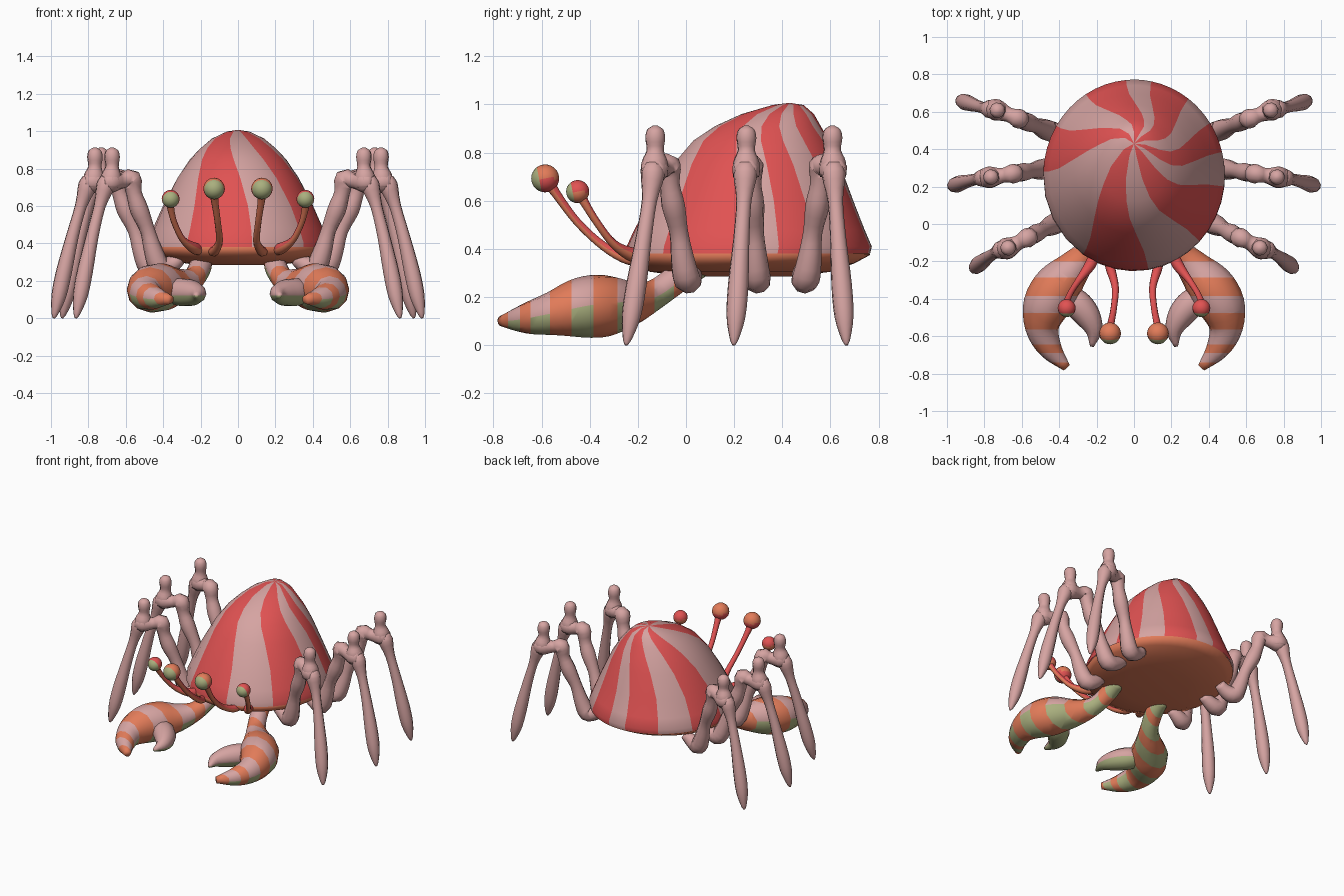
import bpy, bmesh
from math import sin, cos, radians, pi
from mathutils import Vector

if "Cube" in bpy.data.objects:
    bpy.data.objects.remove(bpy.data.objects["Cube"])


def material(name, rgb):
    m = bpy.data.materials.new(name)
    m.use_nodes = True
    m.diffuse_color = (*rgb, 1)
    m.node_tree.nodes["Principled BSDF"].inputs["Base Color"].default_value = (*rgb, 1)
    return m


RED, PINK, ORANGE, GREEN = range(4)
MATERIALS = [material("red", (0.75, 0.085, 0.085)), material("dusty_pink", (0.67, 0.37, 0.36)),
             material("orange", (0.76, 0.2, 0.1)), material("sage_green", (0.4, 0.43, 0.21))]


def finish(name, bm, rule=None, mirror=False):
    """Colour faces by rule, smooth them and turn the bmesh into an object."""
    bmesh.ops.recalc_face_normals(bm, faces=bm.faces)
    for f in bm.faces:
        f.smooth = True
        if rule:
            f.material_index = rule(f)
    mesh = bpy.data.meshes.new(name)
    bm.to_mesh(mesh)
    bm.free()
    for m in MATERIALS:
        mesh.materials.append(m)
    obj = bpy.data.objects.new(name, mesh)
    bpy.context.collection.objects.link(obj)
    if mirror:
        obj.modifiers.new("mirror", "MIRROR")
    return obj


def smooth_path(pts, steps):
    """Catmull-Rom interpolation of (x, y, z, radius) points."""
    v = [Vector(p) for p in pts]
    v = [2 * v[0] - v[1]] + v + [2 * v[-1] - v[-2]]
    out = []
    for a, b, c, d in zip(v, v[1:], v[2:], v[3:]):
        for i in range(steps):
            t = i / steps
            out.append(0.5 * (2 * b + (c - a) * t + (2 * a - 5 * b + 4 * c - d) * t ** 2
                              + (3 * b - a - 3 * c + d) * t ** 3))
    return out + [v[-2]]


def tube(bm, pts, sides=10, steps=3):
    """Tapering round limb along a path."""
    path = smooth_path(pts, steps)
    pos = [p.to_3d() for p in path]
    last = len(pos) - 1
    tangent = (pos[1] - pos[0]).normalized()
    u = tangent.orthogonal().normalized()
    rings = []
    for i, p in enumerate(pos):
        t = (pos[min(i + 1, last)] - pos[max(i - 1, 0)]).normalized()
        u = tangent.rotation_difference(t) @ u
        tangent = t
        w = t.cross(u)
        r = max(path[i][3], 0.004)
        rings.append([bm.verts.new(p + r * (u * cos(2 * pi * k / sides) + w * sin(2 * pi * k / sides)))
                      for k in range(sides)])
    bridge(bm, rings)
    for ring in (rings[0], rings[-1]):
        bm.faces.new(ring)


def bridge(bm, rings):
    n = len(rings[0])
    for a, b in zip(rings, rings[1:]):
        for k in range(n):
            bm.faces.new((a[k], a[(k + 1) % n], b[(k + 1) % n], b[k]))


def cut(bm, co, normal):
    bmesh.ops.bisect_plane(bm, geom=bm.verts[:] + bm.edges[:] + bm.faces[:],
                           plane_co=co, plane_no=normal)


# Swirled shell: angles where the stripes change, starting with a pink one
EDGES = [-81, -44, -7, 14, 33, 53, 79, 95, 122, 149, 178, 236, 279]
PER = 4
ANGLES = [a + (b - a) * i / PER for a, b in zip(EDGES, EDGES[1:]) for i in range(PER)]


def oval_ring(bm, z, front, back, rx):
    t = max(0, (z - 0.39) / 0.62)
    mid, ry = (front + back) / 2, (back - front) / 2
    return [bm.verts.new((rx * cos(a), mid + ry * sin(a), z))
            for a in (radians(d - 35 * t ** 3) for d in ANGLES)]


# Rows are height, front y, back y, half width
SHELL = [(0.38, -0.25, 0.765, 0.486), (0.41, -0.247, 0.772, 0.485), (0.48, -0.215, 0.742, 0.455),
         (0.6, -0.15, 0.695, 0.402), (0.75, -0.055, 0.64, 0.325), (0.85, 0.03, 0.595, 0.257),
         (0.91, 0.12, 0.56, 0.2), (0.96, 0.23, 0.532, 0.14), (0.998, 0.36, 0.488, 0.06)]
bm = bmesh.new()
rings = [oval_ring(bm, *row) for row in SHELL]
bridge(bm, rings)
tip = bm.verts.new((0, 0.43, 1.007))
n = len(ANGLES)
for k in range(n):
    bm.faces.new((rings[-1][k], rings[-1][(k + 1) % n], tip))
for i, f in enumerate(bm.faces):
    f.material_index = RED if (i % n) // PER % 2 else PINK
finish("shell", bm)

# Belly under the shell
BELLY = [(0.395, -0.24, 0.755, 0.47), (0.375, -0.252, 0.765, 0.484), (0.34, -0.235, 0.7, 0.455),
         (0.305, -0.15, 0.6, 0.37), (0.285, 0.0, 0.45, 0.22)]
bm = bmesh.new()
rings = [oval_ring(bm, *row) for row in BELLY]
bridge(bm, rings)
bm.faces.new(rings[-1])
finish("belly", bm, lambda f: ORANGE)

# Walking legs: side profile as x, height, radius
UPPER = [(0.35, 0.32, 0.035), (0.41, 0.285, 0.048), (0.475, 0.275, 0.058), (0.515, 0.36, 0.05),
         (0.55, 0.47, 0.04), (0.6, 0.58, 0.05), (0.632, 0.67, 0.042), (0.648, 0.745, 0.054),
         (0.7, 0.735, 0.04), (0.77, 0.73, 0.06), (0.82, 0.73, 0.045)]
KNOB = [(0.775, 0.7, 0.055), (0.77, 0.76, 0.055), (0.765, 0.81, 0.036),
        (0.765, 0.86, 0.042), (0.765, 0.895, 0.034), (0.765, 0.912, 0.01)]
LOWER = [(0.8, 0.76, 0.03), (0.805, 0.71, 0.05), (0.84, 0.6, 0.032), (0.885, 0.44, 0.034),
         (0.93, 0.25, 0.043), (0.958, 0.12, 0.04), (0.978, 0.03, 0.02), (0.985, 0.0, 0.006)]


def leg(name, scale, hip_y, knob_y, tip_y):
    def y_at(x):
        if x < 0.77:
            return hip_y + (knob_y - hip_y) * max(0, (x - 0.44) / 0.33)
        return knob_y + (tip_y - knob_y) * ((x - 0.77) / 0.21) ** 1.5
    bm = bmesh.new()
    for part in (UPPER, KNOB, LOWER):
        tube(bm, [(x * scale, y_at(x), z, r) for x, z, r in part])
    finish(name, bm, lambda f: PINK, mirror=True)


leg("front_legs", 0.88, 0.02, -0.13, -0.245)
leg("middle_legs", 1.0, 0.3, 0.25, 0.2)
leg("back_legs", 0.955, 0.485, 0.61, 0.665)

# Claws: banded along y, with a green underside
BANDS = [-0.74, -0.69, -0.645, -0.565, -0.475, -0.385, -0.285, -0.2, -0.13, -0.05, 0.0]
GREEN_TOP = 0.14


def claw_colour(f):
    if sum(f.calc_center_median().y > b for b in BANDS) % 2 == 0:
        return ORANGE
    return GREEN if f.normal.z < -0.05 else PINK


bm = bmesh.new()
tube(bm, [(0.19, 0.06, 0.33, 0.05), (0.2, -0.03, 0.28, 0.06), (0.24, -0.13, 0.21, 0.063),
          (0.315, -0.225, 0.175, 0.092), (0.405, -0.33, 0.165, 0.128), (0.47, -0.44, 0.155, 0.125),
          (0.49, -0.56, 0.13, 0.09), (0.445, -0.67, 0.11, 0.062), (0.36, -0.768, 0.1, 0.022)], 12, 4)
for b in BANDS:
    cut(bm, (0, b, 0), (0, 1, 0))
finish("claws", bm, claw_colour, mirror=True)

bm = bmesh.new()
tube(bm, [(0.38, -0.36, 0.15, 0.05), (0.31, -0.42, 0.14, 0.075), (0.25, -0.49, 0.135, 0.07),
          (0.215, -0.57, 0.13, 0.046), (0.225, -0.655, 0.12, 0.01)], 10, 4)
cut(bm, (0, 0, 0.12), (0, 0, 1))
finish("claw_thumbs", bm, lambda f: GREEN if f.calc_center_median().z < 0.12 else PINK, mirror=True)


# Eye stalks and eyes
def top_red(f):
    return RED if f.normal.z > 0 else ORANGE


def eye(name, stalk, centre, radius):
    bm = bmesh.new()
    tube(bm, stalk, 10, 4)
    finish(name + "_stalks", bm, top_red, mirror=True)
    bm = bmesh.new()
    bmesh.ops.create_uvsphere(bm, u_segments=16, v_segments=14, radius=radius)
    centre = Vector(centre)
    gaze = Vector((0, -1, -0.2)).normalized()
    turn = gaze.to_track_quat("Z", "Y")
    for v in bm.verts:
        v.co = turn @ v.co + centre
    finish(name + "s", bm,
           lambda f: GREEN if (f.calc_center_median() - centre).dot(gaze) > 0.45 * radius else top_red(f),
           mirror=True)


eye("inner_eye", [(0.14, -0.16, 0.36, 0.028), (0.125, -0.24, 0.36, 0.026), (0.1, -0.34, 0.41, 0.019),
                  (0.108, -0.45, 0.51, 0.017), (0.125, -0.54, 0.63, 0.02), (0.128, -0.575, 0.685, 0.03)],
    (0.128, -0.585, 0.693), 0.058)
eye("outer_eye", [(0.2, -0.14, 0.365, 0.03), (0.235, -0.22, 0.375, 0.03), (0.295, -0.3, 0.42, 0.018),
                  (0.34, -0.37, 0.51, 0.016), (0.36, -0.42, 0.59, 0.019), (0.36, -0.44, 0.63, 0.026)],
    (0.36, -0.45, 0.638), 0.048)
